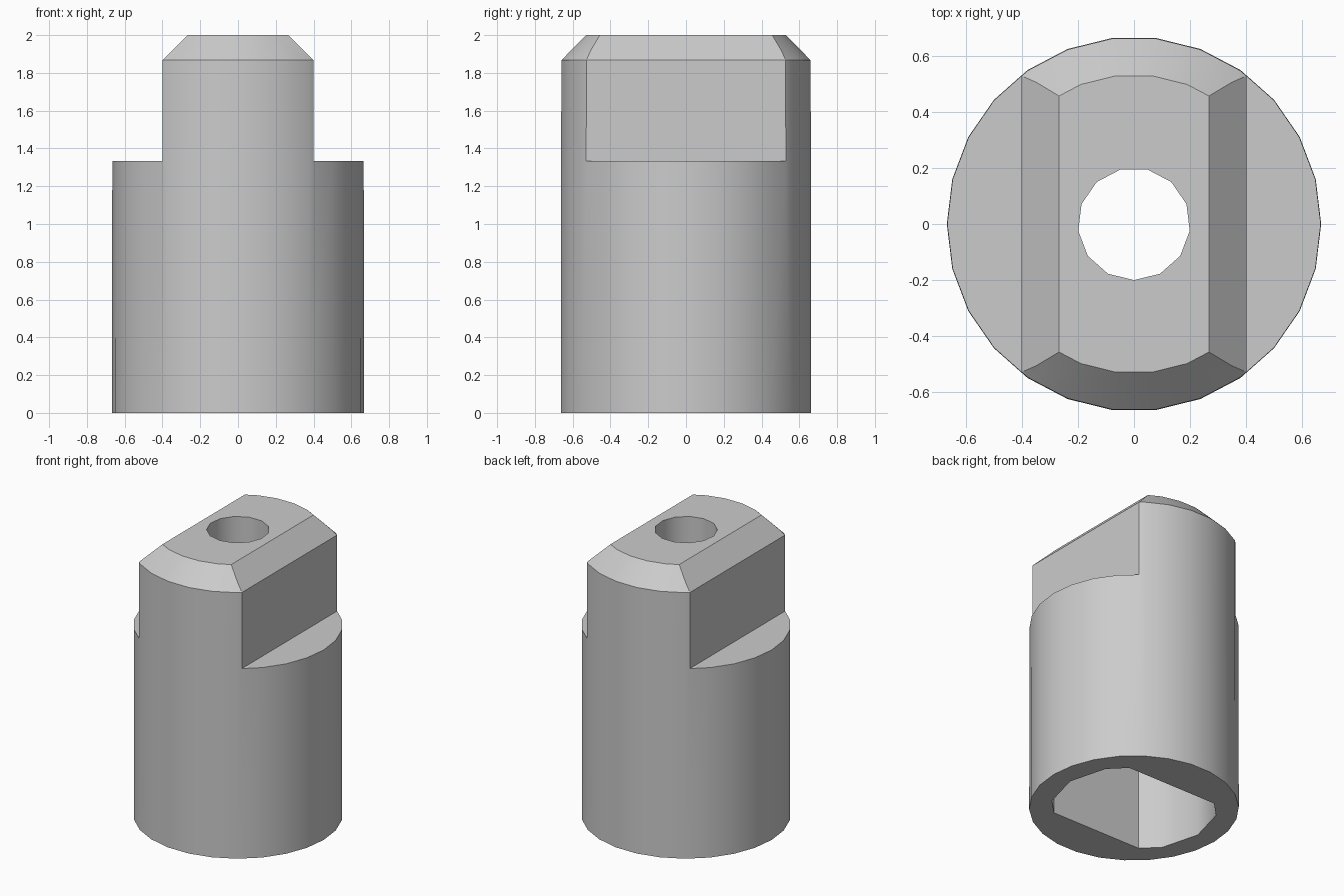
import bpy
import math

cube = bpy.data.objects.get("Cube")
if cube:
    bpy.data.objects.remove(cube)

grey = bpy.data.materials.new("plain_grey")
grey.use_nodes = True
grey.diffuse_color = (0.6, 0.6, 0.6, 1)
grey.node_tree.nodes["Principled BSDF"].inputs["Base Color"].default_value = (0.6, 0.6, 0.6, 1)


def loft(name, rings):
    """Closed solid through a stack of equal-length point rings."""
    n = len(rings[0])
    verts = [p for ring in rings for p in ring]
    faces = [list(range(n))[::-1], list(range(len(verts) - n, len(verts)))]
    for r in range(len(rings) - 1):
        a, b = r * n, (r + 1) * n
        for i in range(n):
            j = (i + 1) % n
            faces.append((a + i, a + j, b + j, b + i))
    mesh = bpy.data.meshes.new(name)
    mesh.from_pydata(verts, [], faces)
    mesh.materials.append(grey)
    obj = bpy.data.objects.new(name, mesh)
    bpy.context.collection.objects.link(obj)
    return obj


def ring(radius, z, sides, start=0.0, flat=None):
    """Polygon ring, optionally clipped by two flats at y = +-flat."""
    pts = []
    corners = [(radius * math.cos(start + math.tau * i / sides),
                radius * math.sin(start + math.tau * i / sides)) for i in range(sides)]
    for (x0, y0), (x1, y1) in zip(corners, corners[1:] + corners[:1]):
        if flat is None or abs(y0) <= flat:
            pts.append((x0, y0, z))
        if flat is not None and (abs(y0) > flat) != (abs(y1) > flat):
            y = math.copysign(flat, y0 + y1)
            pts.append((x0 + (x1 - x0) * (y - y0) / (y1 - y0), y, z))
    return pts


def combine(target, tool, operation):
    mod = target.modifiers.new(tool.name, 'BOOLEAN')
    mod.operation = operation
    mod.solver = 'EXACT'
    mod.object = tool
    bpy.context.view_layer.objects.active = target
    bpy.ops.object.modifier_apply(modifier=mod.name)
    bpy.data.objects.remove(tool)


# Round body with a bevelled top
body = loft("coupling_body", [ring(r, z, 26) for r, z in
                              ((0.667, 0), (0.665, 1.867), (0.532, 2))])

# Keep only the stepped tongue shape above the shoulders
half = [(0.9, -0.2), (0.9, 1.333), (0.4, 1.333), (0.4, 1.867), (0.167, 2.1)]
outline = half + [(-x, z) for x, z in reversed(half)]
step = loft("step_profile", [[(x, y, z) for x, z in outline] for y in (1, -1)])
combine(body, step, 'INTERSECT')

# Screw hole through the top
hole = loft("screw_hole", [ring(0.2, z, 13, -math.pi / 2) for z in (0.8, 2.2)])
combine(body, hole, 'DIFFERENCE')

# Socket with two flats in the underside
socket = loft("shaft_socket", [ring(0.53, z, 12, 0, 0.373) for z in (-0.2, 1.0)])
combine(body, socket, 'DIFFERENCE')

bpy.ops.object.select_all(action='DESELECT')
body.select_set(True)
bpy.context.view_layer.objects.active = body
bpy.ops.object.shade_smooth_by_angle(angle=math.radians(31))
